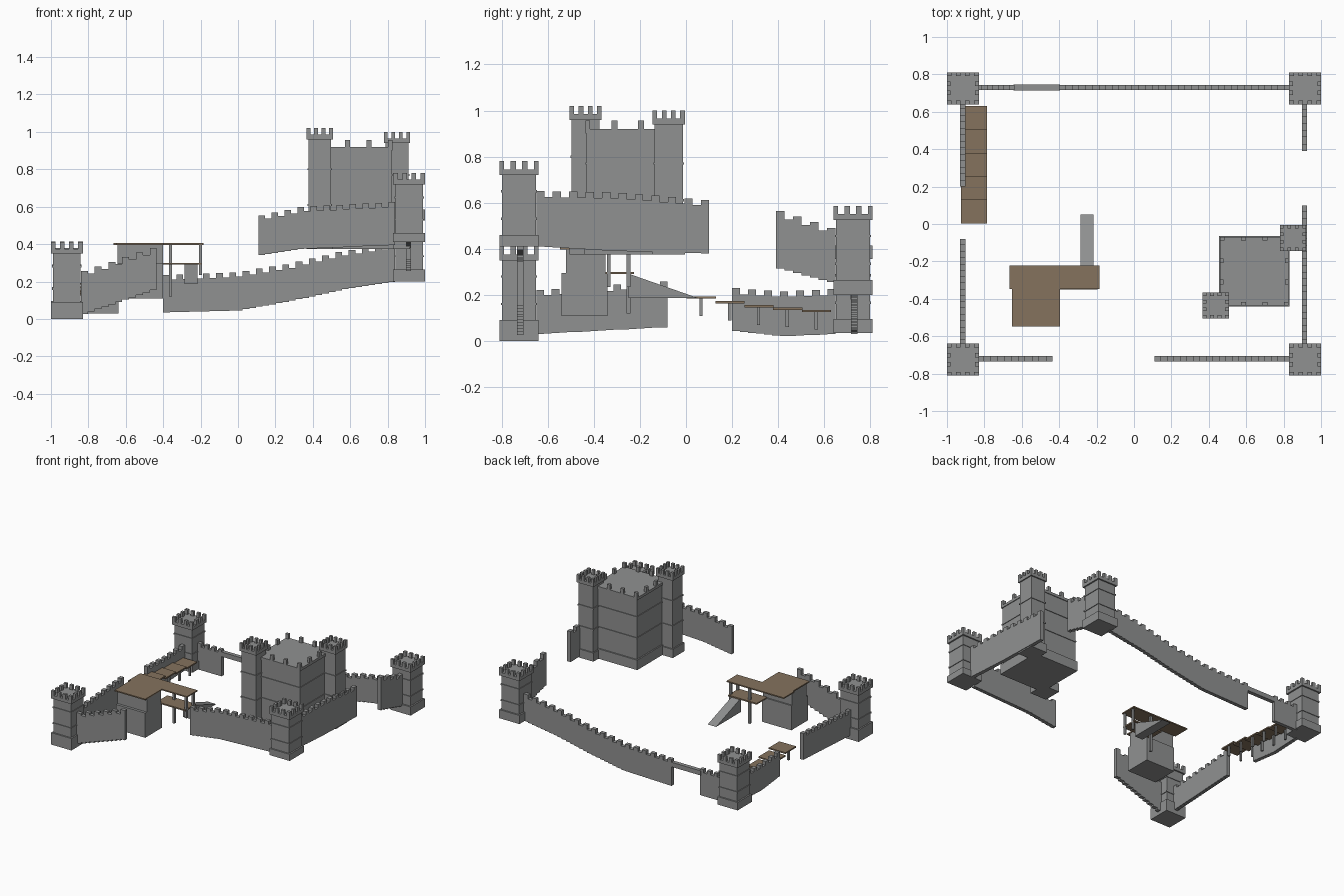
import bpy, bmesh
from mathutils import Matrix, Vector

cube = bpy.data.objects.get("Cube")
if cube:
    bpy.data.objects.remove(cube, do_unlink=True)


def material(name, rgb):
    m = bpy.data.materials.new(name)
    m.use_nodes = True
    m.diffuse_color = (*rgb, 1)
    m.node_tree.nodes["Principled BSDF"].inputs["Base Color"].default_value = (*rgb, 1)
    return m


STONE = material("grey stone", (0.28, 0.285, 0.285))
WOOD = material("brown wood", (0.235, 0.17, 0.11))


def box(bm, x0, x1, y0, y1, z0, z1):
    lo, hi = Vector((x0, y0, z0)), Vector((x1, y1, z1))
    mat = Matrix.Translation((lo + hi) / 2) @ Matrix.Diagonal((*(hi - lo), 1))
    bmesh.ops.create_cube(bm, size=1, matrix=mat)


def block(bm, cx, cy, hx, hy, z0, z1):
    box(bm, cx - hx, cx + hx, cy - hy, cy + hy, z0, z1)


def finish(bm, name, mat):
    bmesh.ops.recalc_face_normals(bm, faces=bm.faces)
    me = bpy.data.meshes.new(name)
    bm.to_mesh(me)
    bm.free()
    me.materials.append(mat)
    ob = bpy.data.objects.new(name, me)
    bpy.context.collection.objects.link(ob)
    return ob


def merlons(bm, cx, cy, hx, hy, z0, z1, count, w, d):
    """Battlement teeth around the edge of a rectangle."""
    for i in range(count):
        t = i / (count - 1) * 2 - 1
        for s in (-1, 1):
            block(bm, cx + t * (hx - w / 2), cy + s * (hy - d / 2), w / 2, d / 2, z0, z1)
            if 0 < i < count - 1:
                block(bm, cx + s * (hx - d / 2), cy + t * (hy - w / 2), d / 2, w / 2, z0, z1)


def tower(name, cx, cy, half, bottom, base_top, top, bands):
    bm = bmesh.new()
    shaft = half * 0.87
    block(bm, cx, cy, half, half, bottom, base_top)
    block(bm, cx, cy, shaft, shaft, base_top, top - 0.06)
    for z in bands:
        block(bm, cx, cy, shaft + 0.005, shaft + 0.005, z - 0.005, z + 0.005)
    block(bm, cx, cy, half, half, top - 0.06, top - 0.035)
    merlons(bm, cx, cy, half, half, top - 0.035, top, 4, half * 2 / 7, 0.02)
    finish(bm, name, STONE)


def wall(name, axis, offset, points):
    """Stepped wall following (position, bottom, top) points."""
    bm = bmesh.new()
    start, end = points[0][0], points[-1][0]
    n = round((end - start) / 0.036) // 2 * 2 + 1
    step = (end - start) / n
    for i in range(n):
        a = start + i * step
        mid = a + step / 2
        for p, q in zip(points, points[1:]):
            if p[0] <= mid <= q[0]:
                t = (mid - p[0]) / (q[0] - p[0])
                low = p[1] + (q[1] - p[1]) * t
                high = p[2] + (q[2] - p[2]) * t
        if i % 2:
            high -= 0.025
        if axis == "x":
            box(bm, a, a + step, offset - 0.014, offset + 0.014, low, high)
        else:
            box(bm, offset - 0.014, offset + 0.014, a, a + step, low, high)
    finish(bm, name, STONE)


# Corner towers, each on its own ground height
for name, cx, cy, bottom, base_top in (
    ("front_left_tower", 0.915, -0.725, 0.41, 0.46),
    ("front_right_tower", -0.915, -0.725, 0.0, 0.09),
    ("back_left_tower", 0.915, 0.725, 0.2, 0.265),
    ("back_right_tower", -0.915, 0.725, 0.035, 0.095),
):
    tower(name, cx, cy, 0.085, bottom, base_top, base_top + 0.32,
          (base_top + 0.07, base_top + 0.19))

# Curtain walls
wall("front_right_wall", "x", -0.72, [(-0.84, 0.02, 0.25), (-0.435, 0.16, 0.385)])
wall("front_left_wall", "x", -0.72,
     [(0.11, 0.34, 0.55), (0.35, 0.375, 0.6), (0.84, 0.395, 0.625)])
wall("left_front_wall", "y", 0.912,
     [(-0.65, 0.41, 0.65), (-0.3, 0.39, 0.645), (0.1, 0.38, 0.61)])
wall("left_back_wall", "y", 0.912, [(0.39, 0.32, 0.57), (0.65, 0.25, 0.485)])
wall("back_wall", "x", 0.73,
     [(-0.4, 0.035, 0.235), (0.0, 0.045, 0.25), (0.28, 0.095, 0.295),
      (0.55, 0.155, 0.36), (0.84, 0.2, 0.405)])
wall("back_right_wall", "x", 0.73, [(-0.84, 0.03, 0.23), (-0.64, 0.03, 0.23)])
wall("right_front_wall", "y", -0.915, [(-0.65, 0.03, 0.22), (-0.08, 0.06, 0.26)])
wall("right_back_wall", "y", -0.915,
     [(0.2, 0.045, 0.23), (0.42, 0.02, 0.215), (0.65, 0.03, 0.225)])

# Lintel over the back gate
bm = bmesh.new()
box(bm, -0.645, -0.395, 0.715, 0.745, 0.18, 0.215)
finish(bm, "gate_lintel", STONE)

# Keep
bm = bmesh.new()
kx, ky, h = 0.643, -0.253, 0.178
block(bm, kx, ky, h + 0.01, h + 0.01, 0.375, 0.45)
block(bm, kx, ky, h, h, 0.45, 0.9)
for z in (0.61, 0.77):
    block(bm, kx, ky, h + 0.005, h + 0.005, z - 0.005, z + 0.005)
block(bm, kx, ky, h + 0.006, h + 0.006, 0.9, 0.92)
merlons(bm, kx, ky, h + 0.006, h + 0.006, 0.92, 0.957, 4, 0.025, 0.02)
finish(bm, "keep", STONE)
tower("keep_front_turret", 0.437, -0.436, 0.07, 0.375, 0.44, 1.02, (0.61, 0.8))
tower("keep_back_turret", 0.85, -0.075, 0.07, 0.375, 0.44, 1.0, (0.61, 0.77))

# Guard house
bm = bmesh.new()
box(bm, -0.645, -0.4, -0.54, -0.34, 0.108, 0.295)
box(bm, -0.645, -0.4, -0.52, -0.35, 0.295, 0.397)
finish(bm, "guard_house", STONE)
bm = bmesh.new()
box(bm, -0.653, -0.395, -0.547, -0.348, 0.396, 0.405)
box(bm, -0.665, -0.185, -0.348, -0.222, 0.396, 0.405)
finish(bm, "guard_house_roof", WOOD)
bm = bmesh.new()
box(bm, -0.435, -0.195, -0.35, -0.225, 0.29, 0.3)
finish(bm, "gallery_floor", WOOD)
bm = bmesh.new()
for x, y, z in ((-0.2, -0.25, 0.235), (-0.36, -0.25, 0.12), (-0.2, -0.335, 0.235)):
    block(bm, x, y, 0.008, 0.008, z, 0.397)
finish(bm, "gallery_posts", STONE)

# Wedge ramp up to the gallery
bm = bmesh.new()
side = [bm.verts.new((-0.287, y, z)) for y, z in ((-0.25, 0.187), (0.05, 0.187), (-0.25, 0.292))]
face = bm.faces.new(side)
out = bmesh.ops.extrude_face_region(bm, geom=[face])
bmesh.ops.translate(bm, vec=(0.07, 0, 0),
                    verts=[g for g in out["geom"] if isinstance(g, bmesh.types.BMVert)])
finish(bm, "ramp", STONE)

# Stepped boardwalk on posts
planks, posts = bmesh.new(), bmesh.new()
for i, z in enumerate((0.193, 0.173, 0.155, 0.145, 0.135)):
    y = 0.003 + i * 0.125
    x0 = -0.925 if i < 2 else -0.905
    box(planks, x0, -0.785, y, y + 0.127, z - 0.01, z)
    for x in (x0 + 0.02, -0.8):
        block(posts, x, y + 0.062, 0.007, 0.007, z - 0.085, z - 0.01)
finish(planks, "boardwalk_planks", WOOD)
finish(posts, "boardwalk_posts", STONE)
